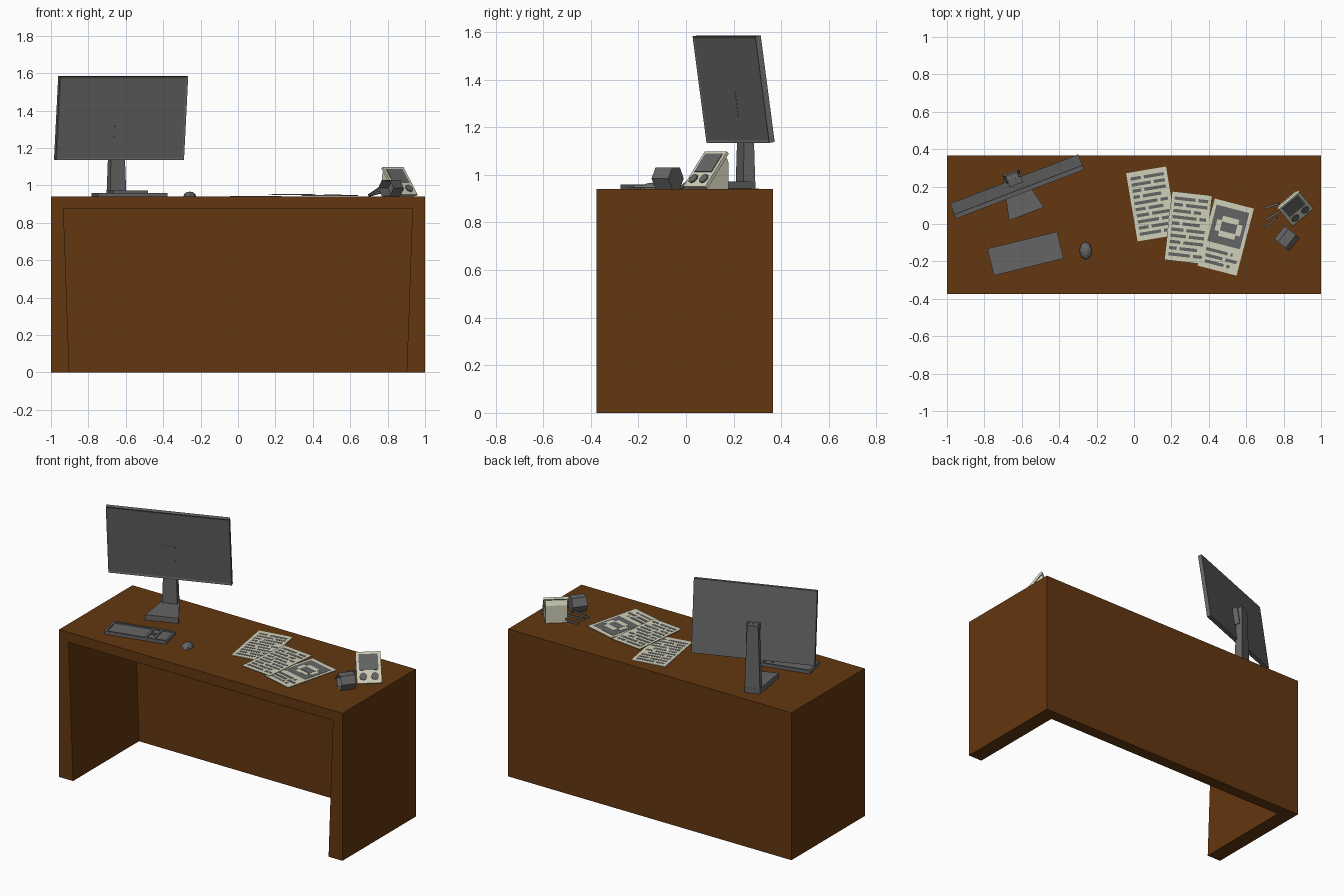
import bpy, bmesh, math, random
from mathutils import Matrix, Vector

random.seed(4)
if "Cube" in bpy.data.objects:
    bpy.data.objects.remove(bpy.data.objects["Cube"])


def material(name, rgb):
    m = bpy.data.materials.new(name)
    m.use_nodes = True
    m.diffuse_color = (*rgb, 1)
    m.node_tree.nodes["Principled BSDF"].inputs["Base Color"].default_value = (*rgb, 1)
    return m


WOOD = material("brown wood", (0.125, 0.038, 0.005))
GREY = material("dark grey", (0.13, 0.13, 0.13))
CREAM = material("cream", (0.63, 0.63, 0.49))
TOP = 0.94


def place(x, y, z, yaw=0, tilt=0):
    return (Matrix.Translation((x, y, z)) @ Matrix.Rotation(math.radians(yaw), 4, 'Z')
            @ Matrix.Rotation(math.radians(tilt), 4, 'X'))


def finish(name, bm, *mats):
    bmesh.ops.recalc_face_normals(bm, faces=bm.faces)
    mesh = bpy.data.meshes.new(name)
    bm.to_mesh(mesh)
    bm.free()
    for m in mats:
        mesh.materials.append(m)
    obj = bpy.data.objects.new(name, mesh)
    bpy.context.collection.objects.link(obj)
    return obj


def add_box(bm, m, size, centre=(0, 0, 0), index=0):
    mat = m @ Matrix.Translation(centre) @ Matrix.Diagonal((*size, 1))
    verts = bmesh.ops.create_cube(bm, size=1, matrix=mat)["verts"]
    for f in {f for v in verts for f in v.link_faces}:
        f.material_index = index


def box(name, m, size, mat, centre=(0, 0, 0)):
    bm = bmesh.new()
    add_box(bm, m, size, centre)
    return finish(name, bm, mat)


def prism(name, m, outline, vector, mat):
    """Extrude a closed outline along a vector."""
    bm = bmesh.new()
    face = bm.faces.new([bm.verts.new(p) for p in outline])
    new = bmesh.ops.extrude_face_region(bm, geom=[face])["geom"]
    moved = [v for v in new if isinstance(v, bmesh.types.BMVert)]
    bmesh.ops.translate(bm, verts=moved, vec=vector)
    bm.transform(m)
    return finish(name, bm, mat)


# Desk: solid block with a tapered knee space cut out of it
desk = box("desk", place(0, -0.005, TOP / 2), (2, 0.74, TOP), WOOD)
cutter = prism("knee_space_cutter", Matrix(),
               [(-0.9, -0.5, -0.05), (0.9, -0.5, -0.05), (0.933, -0.5, 0.877), (-0.933, -0.5, 0.877)],
               (0, 0.79, 0), WOOD)
cutter.hide_render = True
cut = desk.modifiers.new("knee_space", 'BOOLEAN')
cut.operation = 'DIFFERENCE'
cut.solver = 'EXACT'
cut.object = cutter
bpy.context.view_layer.update()
shaped = desk.evaluated_get(bpy.context.evaluated_depsgraph_get())
mesh = bpy.data.meshes.new_from_object(shaped)
desk.modifiers.clear()
desk.data = mesh
bpy.data.objects.remove(cutter)

# Monitor: thin slab with a recessed screen, leaning forward
panel = place(-0.625, 0.2, 1.36, 21, 8)
bm = bmesh.new()
add_box(bm, Matrix(), (0.735, 0.025, 0.452))
bm.faces.ensure_lookup_table()
front = min(bm.faces, key=lambda f: f.calc_center_median().y)
bmesh.ops.inset_region(bm, faces=[front], thickness=0.015)
bmesh.ops.translate(bm, verts=front.verts, vec=(0, 0.004, 0))
bm.transform(panel)
finish("monitor", bm, GREY)
box("monitor_mount", panel, (0.075, 0.055, 0.12), GREY, (0, 0.018, -0.06))

# Monitor stand: tapered column on a trapezoid foot
stand = place(-0.65, 0.25, 0, 21)
bm = bmesh.new()
add_box(bm, Matrix(), (1, 1, 1))
for v in bm.verts:
    w, d, z = (0.066, 0.036, 1.365) if v.co.z > 0 else (0.092, 0.053, 0.96)
    v.co = Vector((v.co.x * w, v.co.y * d, z))
bm.transform(stand)
finish("monitor_column", bm, GREY)
prism("monitor_foot", stand,
      [(-0.1, -0.21, TOP), (0.1, -0.21, TOP), (0.046, 0.027, TOP), (-0.046, 0.027, TOP)],
      (0, 0, 0.033), GREY)

# Keyboard with three sunken key areas framed by raised rails
kb = place(-0.58, -0.158, TOP, 13.7)
bm = bmesh.new()
add_box(bm, kb, (0.384, 0.148, 0.012), (0, 0, 0.006))
for side in (-1, 1):
    add_box(bm, kb, (0.384, 0.012, 0.008), (0, side * 0.068, 0.016))
for x in (-0.186, 0.06, 0.11, 0.186):
    add_box(bm, kb, (0.012, 0.148, 0.008), (x, 0, 0.016))
add_box(bm, kb, (0.05, 0.012, 0.008), (0.085, 0, 0.016))
finish("keyboard", bm, GREY)

# Mouse: faceted half dome
bm = bmesh.new()
bmesh.ops.create_uvsphere(bm, u_segments=8, v_segments=6, radius=1)
for v in bm.verts:
    v.co = Vector((v.co.x * 0.034, v.co.y * 0.048, max(v.co.z, 0) * 0.027))
bmesh.ops.remove_doubles(bm, verts=bm.verts, dist=0.0001)
bm.transform(place(-0.258, -0.143, TOP, 3))
finish("mouse", bm, GREY)


# Printed sheets: cream plates with thin grey bars as text
def text_row(bm, m, v):
    gap = random.uniform(-0.05, 0.05)
    for a, b in ((-0.09, gap - 0.008), (gap + 0.008, 0.09 - random.choice((0, 0, 0.03)))):
        add_box(bm, m, (b - a, 0.017, 0.001), ((a + b) / 2, v, 0.002), 1)


def sheet(name, m, rows):
    bm = bmesh.new()
    add_box(bm, m, (0.216, 0.37, 0.003))
    for v in rows:
        text_row(bm, m, v)
    return bm


full = [0.15 - 0.0333 * i for i in range(10)]
finish("left_sheet", sheet("left", place(0.095, 0.107, 0.942, 9.5), full), CREAM, GREY)
finish("middle_sheet", sheet("middle", place(0.29, -0.02, 0.951, -6.5), full), CREAM, GREY)
m = place(0.49, -0.07, 0.946, -14.5)
bm = sheet("right", m, (-0.085, -0.118, -0.15))
add_box(bm, m, (0.18, 0.2, 0.001), (0, 0.056, 0.002), 1)
for size in ((0.14, 0.06), (0.09, 0.11)):
    add_box(bm, m, (*size, 0.001), (0.003, 0.052, 0.003), 0)
add_box(bm, m, (0.085, 0.05, 0.001), (0.003, 0.052, 0.0038), 1)
finish("right_sheet", bm, CREAM, GREY)

# Small desk device: wedge body with a sloped face plate
dev = place(0.858, 0.09, TOP, 40)
prism("device_body", dev,
      [(-0.064, -0.056, 0), (-0.064, 0.062, 0), (-0.064, 0.062, 0.11), (-0.064, 0.045, 0.148)],
      (0.128, 0, 0), CREAM)
slope = math.degrees(math.atan2(0.12, 0.15))
face = dev @ Matrix.Translation((0, -0.008, 0.08)) @ Matrix.Rotation(math.radians(-slope), 4, 'X')
box("device_face", face, (0.146, 0.014, 0.188), CREAM)
box("device_screen", face, (0.112, 0.004, 0.096), GREY, (0, -0.008, 0.032))
for side, name in ((-1, "right_knob"), (1, "left_knob")):
    bm = bmesh.new()
    bmesh.ops.create_cone(bm, cap_ends=True, segments=8, radius1=0.023, radius2=0.023, depth=0.008,
                          matrix=face @ Matrix.Translation((side * 0.034, -0.009, -0.053))
                          @ Matrix.Rotation(math.radians(90), 4, 'X'))
    finish(name, bm, GREY)

# Hexagonal cup lying on its side, mouth sunk inward
bm = bmesh.new()
bmesh.ops.create_cone(bm, cap_ends=True, segments=6, radius1=0.052, radius2=0.052, depth=0.09)
bmesh.ops.rotate(bm, verts=bm.verts, matrix=Matrix.Rotation(math.radians(30), 3, 'Z'))
mouth = max(bm.faces, key=lambda f: f.calc_center_median().z)
bmesh.ops.inset_region(bm, faces=[mouth], thickness=0.009)
bmesh.ops.translate(bm, verts=mouth.verts, vec=(0, 0, -0.075))
low = min((Matrix.Rotation(math.radians(90), 3, 'X') @ v.co).z for v in bm.verts)
if low < -0.05:  # rest on a flat side
    bmesh.ops.rotate(bm, verts=bm.verts, matrix=Matrix.Rotation(math.radians(30), 3, 'Z'))
bm.transform(place(0.818, -0.077, TOP + 0.045, -38.5, 90))
finish("cup", bm, GREY)

# Loose pens beside the cup
pens = [((0.70, 0.085, 0.946), (0.775, 0.11, 0.965)),
        ((0.70, 0.02, 0.946), (0.785, 0.07, 0.975)),
        ((0.70, -0.02, 0.946), (0.765, 0.035, 0.99))]
for i, (a, b) in enumerate(pens):
    a, b = Vector(a), Vector(b)
    m = Matrix.Translation((a + b) / 2) @ (b - a).to_track_quat('Z', 'Y').to_matrix().to_4x4()
    box(f"pen_{i + 1}", m, (0.012, 0.012, (b - a).length), GREY)
